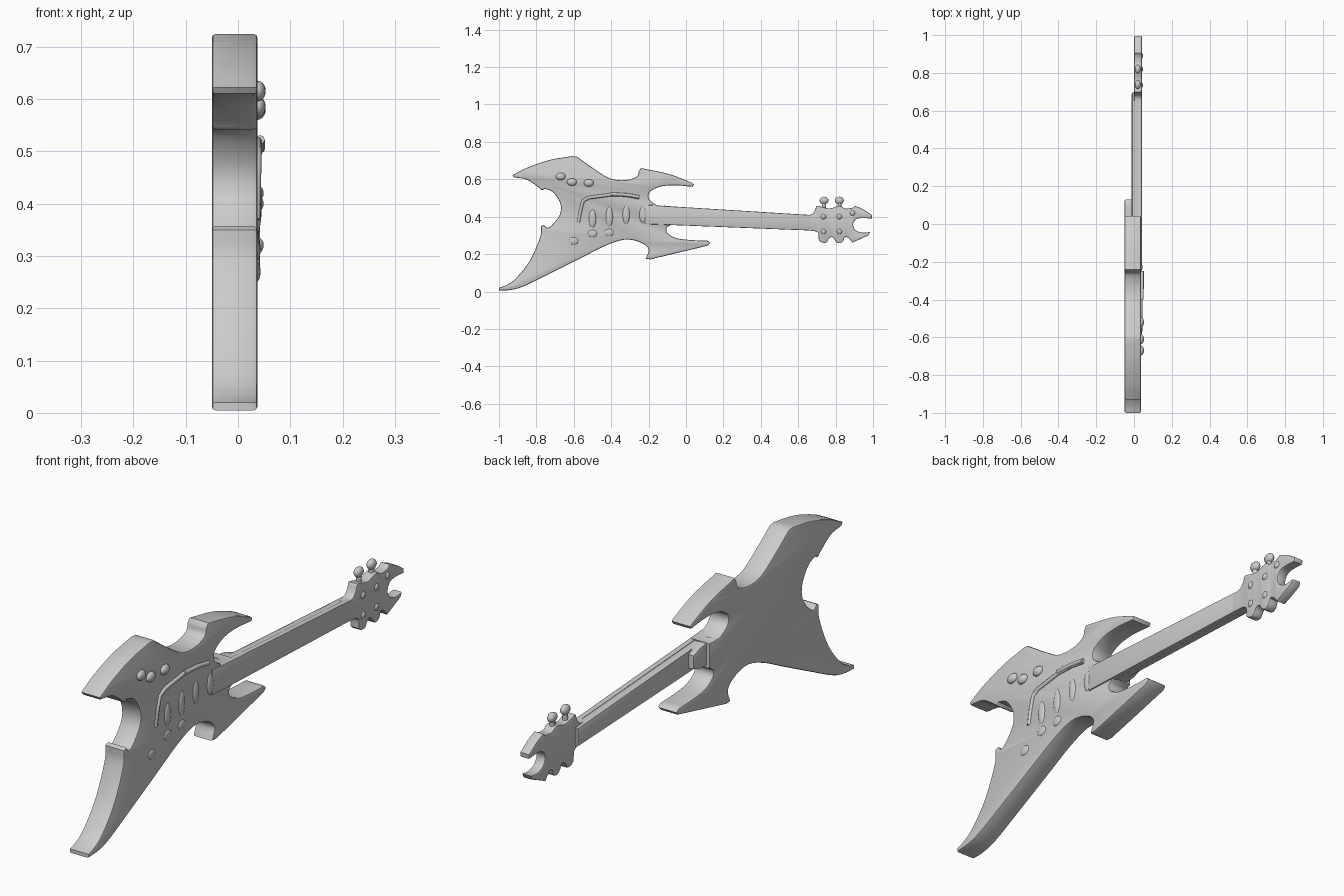
import bpy, bmesh, math
from mathutils import Vector

if "Cube" in bpy.data.objects:
    bpy.data.objects.remove(bpy.data.objects["Cube"])

grey = bpy.data.materials.new("plain grey")
grey.diffuse_color = (0.6, 0.6, 0.6, 1)
grey.use_nodes = True
grey.node_tree.nodes["Principled BSDF"].inputs["Base Color"].default_value = grey.diffuse_color


def finish(ob, angle=40):
    ob.data.materials.append(grey)
    bpy.ops.object.select_all(action='DESELECT')
    ob.select_set(True)
    bpy.context.view_layer.objects.active = ob
    bpy.ops.object.shade_smooth_by_angle(angle=math.radians(angle))
    return ob


def outline(runs, steps=4):
    """Closed outline from smooth runs; each run starts at a sharp corner and ends at the next run."""
    pts = []
    for i, run in enumerate(runs):
        p = [Vector(q) for q in run + [runs[(i + 1) % len(runs)][0]]]
        if len(p) == 2:
            pts.append(p[0])
            continue
        p = [2 * p[0] - p[1]] + p + [2 * p[-1] - p[-2]]
        for k in range(1, len(p) - 2):
            a, b, c, d = p[k - 1:k + 3]
            for s in range(steps):
                t = s / steps
                pts.append(0.5 * (2 * b + (c - a) * t + (2 * a - 5 * b + 4 * c - d) * t * t
                                  + (3 * b - a - 3 * c + d) * t ** 3))
    return pts


def slab(name, pts, x0, x1, bevel=0.007):
    """Flat plate with a (y, z) outline, extruded from x0 to x1."""
    bm = bmesh.new()
    face = bm.faces.new([bm.verts.new((x0, p[0], p[1])) for p in pts])
    new = bmesh.ops.extrude_face_region(bm, geom=[face])['geom']
    bmesh.ops.translate(bm, vec=(x1 - x0, 0, 0),
                        verts=[v for v in new if isinstance(v, bmesh.types.BMVert)])
    bmesh.ops.recalc_face_normals(bm, faces=bm.faces)
    rim = [e for e in bm.edges if abs(e.verts[0].co.x - e.verts[1].co.x) < 1e-6]
    bmesh.ops.bevel(bm, geom=rim, offset=bevel, segments=2, profile=0.5,
                    affect='EDGES', clamp_overlap=True)
    me = bpy.data.meshes.new(name)
    bm.to_mesh(me)
    bm.free()
    ob = bpy.data.objects.new(name, me)
    bpy.context.collection.objects.link(ob)
    return finish(ob)


def blob(name, loc, size):
    bpy.ops.mesh.primitive_uv_sphere_add(segments=16, ring_count=10, location=loc)
    ob = bpy.context.object
    ob.name = name
    ob.scale = size
    return finish(ob, 80)


def tube(name, pts, radius):
    cu = bpy.data.curves.new(name, 'CURVE')
    cu.dimensions = '3D'
    cu.bevel_depth, cu.bevel_resolution, cu.use_fill_caps = radius, 2, True
    sp = cu.splines.new('POLY')
    sp.points.add(len(pts) - 1)
    for q, p in zip(sp.points, pts):
        q.co = (*p, 1)
    ob = bpy.data.objects.new(name, cu)
    bpy.context.collection.objects.link(ob)
    bpy.ops.object.select_all(action='DESELECT')
    ob.select_set(True)
    bpy.context.view_layer.objects.active = ob
    bpy.ops.object.convert(target='MESH')
    return finish(bpy.context.object, 60)


# Body with its four pointed wings
body = outline([
    [(-1.0, .005), (-.94, .008), (-.87, .027), (-.73, .095), (-.55, .185), (-.43, .245), (-.33, .277),
     (-.25, .265), (-.2, .228)],
    [(-.215, .175)],
    [(-.19, .172)],
    [(.115, .245)],
    [(.13, .26)],
    [(.115, .272), (.03, .275), (-.05, .285), (-.098, .312), (-.103, .34)],
    [(-.08, .357)],
    [(-.08, .457)],
    [(-.15, .458), (-.195, .49), (-.195, .53), (-.14, .56), (-.06, .568)],
    [(.035, .56)],
    [(.043, .573)],
    [(.03, .582), (-.09, .628)],
    [(-.24, .66)],
    [(-.252, .645), (-.265, .613), (-.33, .595), (-.41, .606), (-.49, .655)],
    [(-.585, .722)],
    [(-.61, .724), (-.73, .703), (-.85, .662)],
    [(-.928, .622)],
    [(-.92, .61), (-.85, .598), (-.79, .558), (-.77, .542)],
    [(-.755, .55), (-.71, .53), (-.672, .47), (-.675, .41), (-.72, .352), (-.745, .342)],
    [(-.76, .357)],
    [(-.775, .35), (-.78, .29), (-.835, .165), (-.91, .07), (-.96, .035)],
    [(-1.0, .02)],
])
slab("body", body, -.05, .037)

# Neck, with a fretboard on the front and a heel behind
slab("neck", [(-.2, .364), (.7, .328), (.7, .405), (-.2, .46)], -.012, .03, .012)
slab("fretboard", [(-.22, .361), (.67, .326), (.67, .409), (-.22, .464)], .018, .042, .005)
slab("neck_heel", [(-.12, .36), (-.04, .365), (.0, .38), (.0, .435), (-.04, .45), (-.12, .46)],
     -.035, .0, .008)

# Forked headstock
head = outline([
    [(.63, .327), (.67, .325), (.705, .315)],
    [(.71, .275), (.725, .263), (.75, .262), (.765, .285), (.785, .29), (.8, .268), (.82, .258),
     (.84, .268), (.85, .292), (.87, .285)],
    [(.89, .262)],
    [(.975, .3)],
    [(.983, .318), (.94, .315), (.905, .33), (.893, .36), (.91, .387), (.945, .393)],
    [(.993, .39)],
    [(.995, .408), (.95, .438)],
    [(.905, .458)],
    [(.89, .447), (.85, .444), (.82, .458), (.77, .444), (.735, .45), (.7, .458), (.69, .435), (.67, .412)],
    [(.63, .41)],
], 3)
slab("headstock", head, .0, .042, .005)

# Tuning pegs above the headstock and post buttons on its face
for y in (.738, .82):
    tube("peg_stem", [(.02, y, .43), (.02, y, .48)], .011)
    blob("peg_knob", (.02, y, .487), (.016, .024, .02))
for y, z in ((.735, .4), (.735, .32), (.82, .4), (.82, .32), (.89, .42)):
    blob("tuning_post", (.038, y, z), (.011, .015, .015))

# Raised pickguard edge on the face
tube("pickguard_edge", [(.034, -.575, .37), (.035, -.565, .43), (.036, -.55, .485), (.037, -.52, .502),
                        (.037, -.4, .518), (.038, -.32, .515), (.038, -.25, .503)], .009)
tube("tremolo_arm", [(.042, -.4, .522), (.043, -.31, .516), (.043, -.25, .505)], .009)

# Low humps for pickups and bridge
for y, z, h in ((-.5, .39, .05), (-.41, .4, .055), (-.32, .41, .05), (-.23, .41, .045)):
    blob("pickup", (.034, y, z), (.011, .02, h))

# Control knobs on the upper horn and lower wing
for y, z in ((-.67, .615), (-.61, .585), (-.52, .58)):
    blob("control_knob", (.037, y, z), (.016, .026, .02))
for y, z in ((-.5, .31), (-.41, .315), (-.6, .27)):
    blob("lower_knob", (.035, y, z), (.008, .025, .02))
